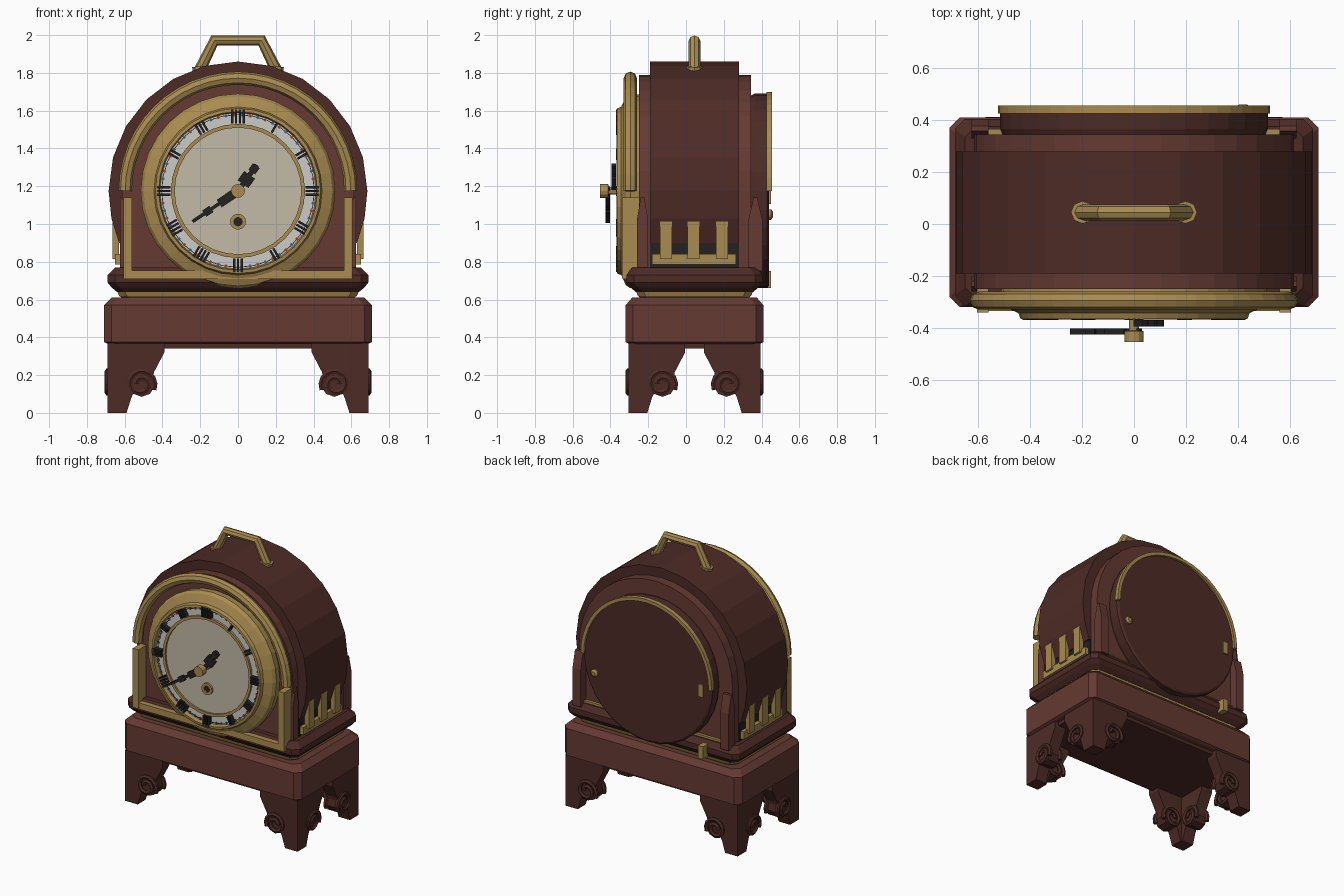
import bpy, bmesh
from math import sin, cos, pi, radians

if "Cube" in bpy.data.objects:
    bpy.data.objects.remove(bpy.data.objects["Cube"])

def mat(name, r, g, b):
    m = bpy.data.materials.new(name)
    m.diffuse_color = (r, g, b, 1)
    m.use_nodes = True
    m.node_tree.nodes["Principled BSDF"].inputs["Base Color"].default_value = m.diffuse_color
    return m

WOOD = mat("red_wood", 0.13, 0.042, 0.032)
DARK = mat("dark_wood", 0.075, 0.024, 0.019)
GOLD = mat("brass", 0.40, 0.26, 0.08)
CREAM = mat("cream", 0.55, 0.49, 0.39)
WHITE = mat("pale_grey", 0.6, 0.6, 0.57)
BLACK = mat("black", 0.018, 0.015, 0.015)
BLUE = mat("blue", 0.05, 0.12, 0.25)
RED = mat("red", 0.35, 0.05, 0.03)
CZ, CY = 1.175, 0.045

def make(name, verts, faces, m):
    me = bpy.data.meshes.new(name)
    me.from_pydata(verts, [], faces)
    bm = bmesh.new()
    bm.from_mesh(me)
    bmesh.ops.recalc_face_normals(bm, faces=bm.faces)
    bm.to_mesh(me)
    bm.free()
    me.materials.append(m)
    ob = bpy.data.objects.new(name, me)
    bpy.context.collection.objects.link(ob)
    return ob

def prism(name, polys, a, b, m, axis='y'):
    """Extrude outlines (x,z) along y, or (y,z) along x."""
    V, F = [], []
    for p in polys:
        n, s = len(p), len(V)
        for d in (a, b):
            V += [(u, d, z) if axis == 'y' else (d, u, z) for u, z in p]
        F += [[s + i for i in range(n)], [s + n + i for i in range(n)]]
        F += [[s + i, s + (i + 1) % n, s + n + (i + 1) % n, s + n + i] for i in range(n)]
    return make(name, V, F, m)

def box(name, x0, x1, y0, y1, z0, z1, m):
    return prism(name, [[(x0, z0), (x1, z0), (x1, z1), (x0, z1)]], y0, y1, m)

def lathe(name, prof, m, x=0, z=CZ, n=32, closed=False):
    """Revolve (radius, y) around a front-to-back axis."""
    V = [(x + r * cos(2 * pi * i / n), y, z + r * sin(2 * pi * i / n)) for r, y in prof for i in range(n)]
    k = len(prof)
    F = [[j * n + i, j * n + (i + 1) % n, (j + 1) % k * n + (i + 1) % n, (j + 1) % k * n + i]
         for j in range(k if closed else k - 1) for i in range(n)]
    if not closed:
        F += [list(range(n)), [(k - 1) * n + i for i in range(n)]]
    return make(name, V, F, m)

def ring(name, r0, r1, ya, yb, m, **kw):
    return lathe(name, [(r1, yb), (r1, ya), (r0, ya), (r0, yb)], m, closed=True, **kw)

def loft(name, levels, m, c=0.04):
    """Stack chamfered rectangles given as (z, half x, half y)."""
    V = []
    for z, hx, hy in levels:
        V += [(x, CY + y, z) for x, y in ((hx, hy - c), (hx - c, hy), (c - hx, hy), (-hx, hy - c),
                                          (-hx, c - hy), (c - hx, -hy), (hx - c, -hy), (hx, c - hy))]
    k = len(levels)
    F = [[j * 8 + i, j * 8 + (i + 1) % 8, j * 8 + 8 + (i + 1) % 8, j * 8 + 8 + i]
         for j in range(k - 1) for i in range(8)]
    return make(name, V, F + [list(range(8)), [(k - 1) * 8 + i for i in range(8)]], m)

def tube(name, pts, r, m, res=2):
    cu = bpy.data.curves.new(name, 'CURVE')
    cu.dimensions, cu.bevel_depth, cu.bevel_resolution, cu.use_fill_caps = '3D', r, res, True
    sp = cu.splines.new('POLY')
    sp.points.add(len(pts) - 1)
    for q, p in zip(sp.points, pts):
        q.co = (*p, 1)
    sp.use_smooth = False
    tmp = bpy.data.objects.new("tmp", cu)
    me = bpy.data.meshes.new_from_object(tmp)
    bpy.data.objects.remove(tmp)
    me.materials.clear()
    me.materials.append(m)
    ob = bpy.data.objects.new(name, me)
    bpy.context.collection.objects.link(ob)

def arc(r, a0, a1, n, z=CZ):
    return [(r * cos(radians(a0 + (a1 - a0) * i / n)), z + r * sin(radians(a0 + (a1 - a0) * i / n)))
            for i in range(n + 1)]

# bracket feet: u is the distance from the corner
lobe = [(0.18 + 0.07 * cos(radians(a)), 0.155 + 0.07 * sin(radians(a))) for a in (-130, -90, -50, -10, 30)]
foot = [(0, 0.37), (0, 0), (0.10, 0), (0.125, 0.08)] + lobe + [(0.245, 0.215), (0.30, 0.32), (0.30, 0.37)]
spiral = [(0.175 - (0.022 + 0.055 * i / 22) * cos(i * pi / 7), 0.155 + (0.022 + 0.055 * i / 22) * sin(i * pi / 7))
          for i in range(23)]
for sx in (-1, 1):
    for sy in (-1, 1):
        tag = ("left" if sx < 0 else "right") + ("_front" if sy < 0 else "_back")
        X, Y = sx * 0.69, CY + sy * 0.35
        prism("foot_face_" + tag, [[(X - sx * u, z) for u, z in foot]], Y, Y - sy * 0.09, DARK)
        prism("foot_side_" + tag, [[(Y - sy * u, z) for u, z in foot]], X, X - sx * 0.09, DARK, 'x')
        for d in (0, 0.09):
            tube("scroll_face_" + tag, [(X - sx * u, Y - sy * d, z) for u, z in spiral], 0.016, DARK, 1)
            tube("scroll_side_" + tag, [(X - sx * d, Y - sy * u, z) for u, z in spiral], 0.016, DARK, 1)

# plinth and mouldings
box("bottom_board", -0.66, 0.66, -0.27, 0.36, 0.34, 0.38, DARK)
loft("plinth", [(0.365, 0.69, 0.345), (0.375, 0.71, 0.365), (0.57, 0.71, 0.365), (0.61, 0.67, 0.33)], WOOD)
loft("brass_fillet", [(0.60, 0.60, 0.28), (0.62, 0.63, 0.30), (0.645, 0.64, 0.31)], GOLD)
loft("case_moulding", [(0.64, 0.64, 0.31), (0.665, 0.67, 0.34), (0.69, 0.69, 0.36), (0.73, 0.69, 0.36),
                       (0.77, 0.65, 0.33)], DARK)

# case: inner arch and wider drum
prism("case_arch", [[(-0.615, 0.75)] + arc(0.615, 180, 0, 18) + [(0.615, 0.75)]], -0.25, 0.345, WOOD)
prism("case_drum", [arc(0.685, 0, 180, 12) + [(-0.67, 1.03), (-0.63, 0.90), (0.63, 0.90), (0.67, 1.03)]],
      -0.19, 0.28, DARK)

# side vents and corner posts
for s in (-1, 1):
    box("vent_shadow", s * 0.60, s * 0.622, -0.19, 0.28, 0.77, 0.91, BLACK)
    box("vent_sill", s * 0.60, s * 0.65, -0.18, 0.265, 0.785, 0.84, GOLD)
    for y in (-0.105, 0.04, 0.19):
        box("vent_bar", s * 0.63, s * 0.665, y - 0.032, y + 0.032, 0.815, 1.03, GOLD)
    for y0, y1 in ((-0.26, -0.20), (0.33, 0.405)):
        ym = (y0 + y1) / 2
        prism("corner_post", [[(y0, 0.75), (y1, 0.75), (y1, 1.02), (ym + 0.01, 1.14), (ym - 0.01, 1.14), (y0, 1.02)]],
              s * 0.56, s * 0.625, WOOD, 'x')
    box("front_upright", s * 0.56, s * 0.605, -0.34, -0.245, 0.715, 1.14, GOLD)

# brass front trim
tube("front_arch_trim", [(x, -0.295, z) for x, z in arc(0.597, 0, 180, 24)], 0.035, GOLD)
box("front_rail", -0.605, 0.605, -0.335, -0.25, 0.71, 0.755, GOLD)
box("back_rail", -0.56, 0.56, 0.34, 0.365, 0.74, 0.785, GOLD)

# bezel and dial
lathe("bezel", [(0.51, -0.24), (0.515, -0.295), (0.50, -0.318), (0.445, -0.343), (0.437, -0.365), (0.42, -0.367),
                (0.412, -0.335), (0.412, -0.24)], GOLD, closed=True)
lathe("chapter_ring", [(0.415, -0.25), (0.415, -0.34)], WHITE)
lathe("dial_centre", [(0.34, -0.25), (0.34, -0.343)], CREAM)
ring("inner_dial_ring", 0.335, 0.355, -0.355, -0.33, GOLD)
ring("minute_track", 0.402, 0.406, -0.343, -0.33, BLACK)

def bar(a, r0, r1, w, off=0):
    """Radial bar outline at clock angle a in degrees."""
    dx, dz = sin(radians(a)), cos(radians(a))
    return [(r * dx + t * dz, CZ + r * dz - t * dx) for r, t in
            ((r0, off - w), (r1, off - w), (r1, off + w), (r0, off + w))]

for k, m in enumerate((BLUE, RED)):
    prism("minute_dots_%d" % k, [bar(6 * i + 3, 0.395, 0.41, 0.006) for i in range(k, 60, 2)], -0.345, -0.335, m)
counts = (4, 1, 2, 3, 3, 2, 3, 4, 4, 3, 2, 3)
marks = [bar(30 * h, 0.357, 0.43 if h % 3 == 0 else 0.42, 0.006, (i - (n - 1) / 2) * 0.02)
         for h, n in enumerate(counts) for i in range(n)]
prism("hour_marks", marks, -0.37, -0.338, BLACK)

# winding hole, hands and hub
ring("winding_collar", 0.022, 0.042, -0.358, -0.335, GOLD, z=1.012, n=16)
lathe("winding_hole", [(0.024, -0.335), (0.024, -0.35)], BLACK, z=1.012, n=16)
H, M = 36, 236
prism("hour_hand", [bar(H, 0, 0.17, 0.013), bar(H, 0.045, 0.105, 0.035), bar(H, 0.125, 0.165, 0.022)],
      -0.395, -0.37, BLACK)
prism("minute_hand", [bar(M, -0.03, 0.29, 0.009), bar(M, 0.03, 0.12, 0.024), bar(M, 0.17, 0.215, 0.02)],
      -0.425, -0.402, BLACK)
lathe("hand_hub", [(0.02, -0.34), (0.02, -0.41), (0.037, -0.412), (0.037, -0.455)], GOLD, n=12)

# round back door
lathe("back_door", [(0.50, 0.33), (0.515, 0.365), (0.515, 0.43), (0.50, 0.44)], DARK)
prism("back_door_rim", [arc(0.524, 0, 180, 24) + arc(0.50, 180, 0, 24)], 0.425, 0.456, GOLD)
lathe("door_knob", [(0.015, 0.43), (0.028, 0.44), (0.028, 0.45), (0.015, 0.46)], GOLD, x=0.42, z=1.05, n=12)
for z in (1.15, 0.705):
    box("door_hinge", -0.45, -0.41, 0.39, 0.45, z - 0.045, z + 0.045, GOLD)

# carrying handle
tube("handle", [(-0.205, CY, 1.81), (-0.125, CY, 1.971), (0.125, CY, 1.971), (0.205, CY, 1.81)], 0.031, GOLD, 2)
for s in (-1, 1):
    tube("handle_boss", [(s * 0.195, CY, 1.79), (s * 0.2, CY, 1.835)], 0.043, GOLD, 2)
